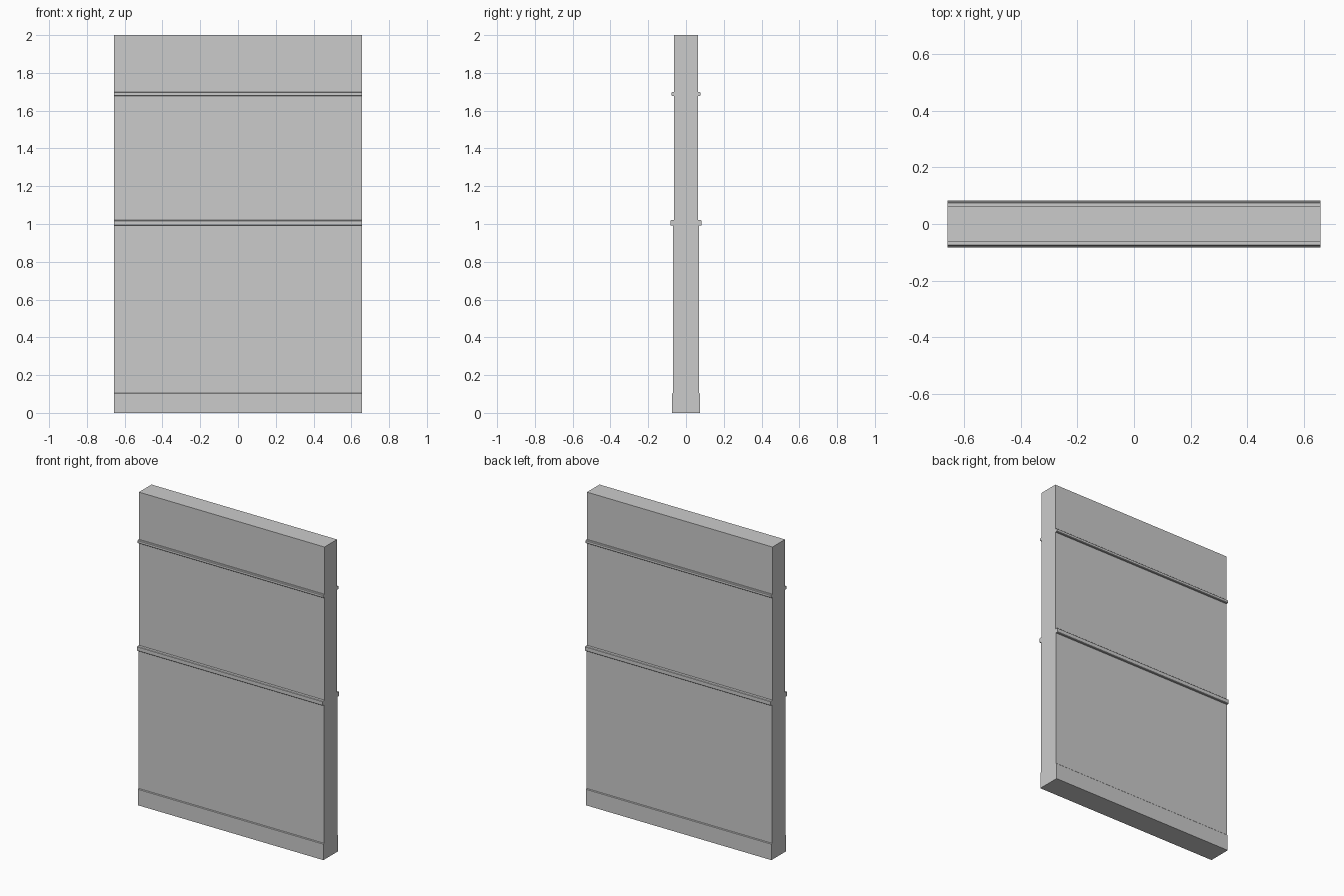
import bpy, bmesh

if "Cube" in bpy.data.objects:
    bpy.data.objects.remove(bpy.data.objects["Cube"])

HALF_W = 0.657   # half the wall length
CORE = 0.0635    # half the wall thickness


def extrude_profile(name, profile):
    """Extrude a (y, z) outline along the full wall length."""
    bm = bmesh.new()
    face = bm.faces.new([bm.verts.new((-HALF_W, y, z)) for y, z in profile])
    res = bmesh.ops.extrude_face_region(bm, geom=[face])
    moved = [g for g in res["geom"] if isinstance(g, bmesh.types.BMVert)]
    bmesh.ops.translate(bm, verts=moved, vec=(2 * HALF_W, 0, 0))
    bmesh.ops.recalc_face_normals(bm, faces=bm.faces)
    mesh = bpy.data.meshes.new(name)
    bm.to_mesh(mesh)
    bm.free()
    obj = bpy.data.objects.new(name, mesh)
    bpy.context.collection.objects.link(obj)
    return obj


def trim(name, z0, z1, inner, outer, top_cut=0.0, bottom_cut=0.0):
    """Moulding with chamfered outer edges on both faces of the wall."""
    profile = [(-inner, z0), (-outer + bottom_cut, z0)]
    if bottom_cut:
        profile.append((-outer, z0 + bottom_cut))
    if top_cut:
        profile.append((-outer, z1 - top_cut))
    profile += [(-outer + top_cut, z1), (-inner, z1)]
    obj = extrude_profile(name, profile)
    mirror = obj.modifiers.new("both_faces", "MIRROR")
    mirror.use_axis = (False, True, False)
    mirror.use_mirror_merge = False
    return obj


# Wall core
extrude_profile("wall_core", [(-CORE, 0), (CORE, 0), (CORE, 2), (-CORE, 2)])

# Lower panelling, skirting board and the two rails
trim("lower_panel", 0, 1.0, CORE, 0.069)
trim("skirting_board", 0, 0.106, CORE, 0.0745, top_cut=0.004)
trim("chair_rail", 0.991, 1.02, CORE, 0.083, top_cut=0.003, bottom_cut=0.003)
trim("picture_rail", 1.678, 1.698, CORE, 0.077, top_cut=0.003, bottom_cut=0.003)
